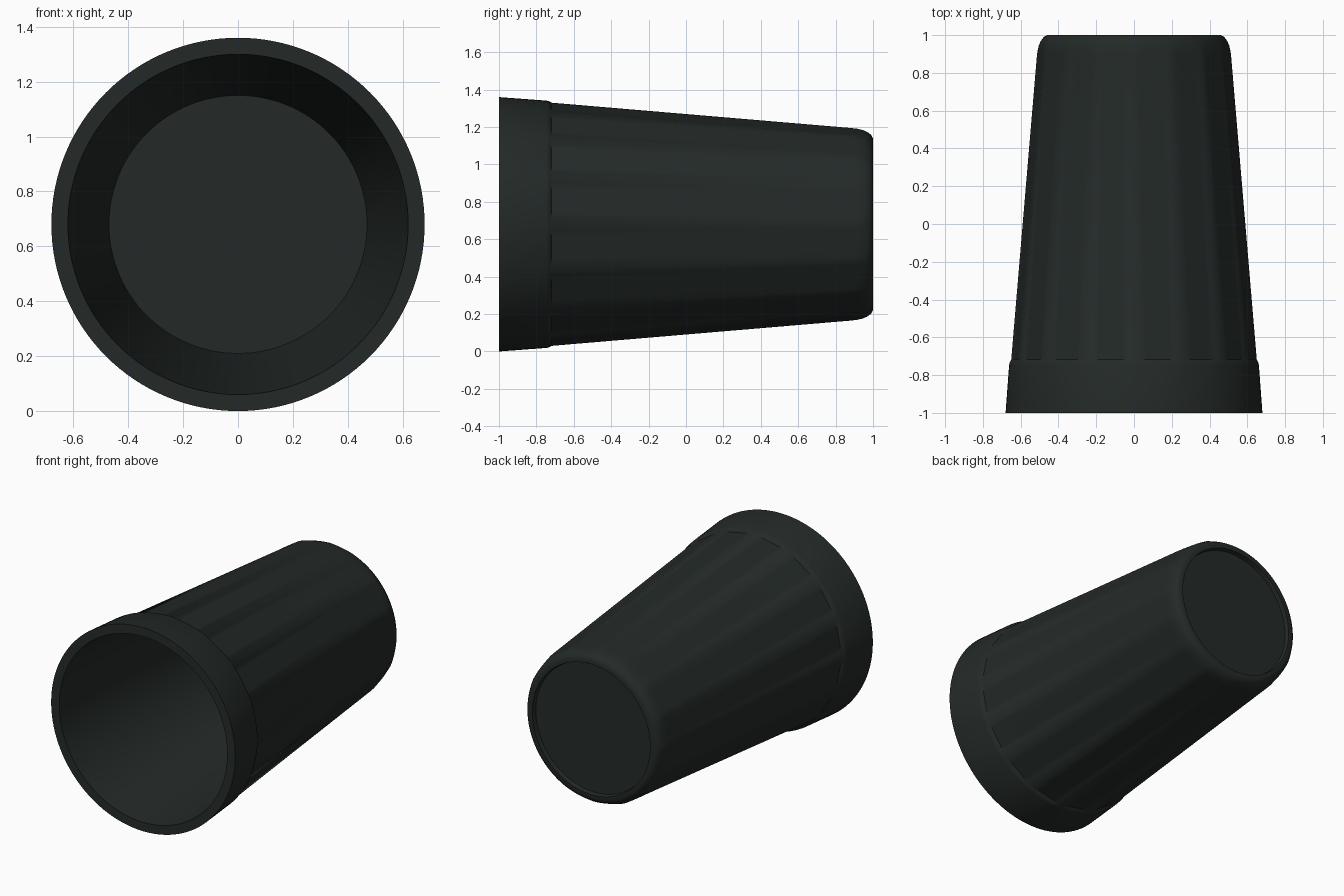
import bpy, bmesh, math

if "Cube" in bpy.data.objects:
    bpy.data.objects.remove(bpy.data.objects["Cube"])

SEG, PANELS = 128, 16
CZ = 0.68

# Profile from inner floor, up the inside, over the mouth, down the outside,
# to the recessed base: (radius, y, amount of panel faceting)
PROFILE = [
    (0.47, 0.90, 0), (0.62, -1.0, 0), (0.68, -1.0, 0),
    (0.661, -0.745, 0), (0.657, -0.73, 0.2), (0.650, -0.718, 1),
    (0.515, 0.88, 1), (0.511, 0.915, 0.8), (0.504, 0.945, 0.5),
    (0.493, 0.970, 0.2), (0.478, 0.990, 0), (0.458, 1.0, 0),
    (0.435, 1.0, 0), (0.430, 0.97, 0),
]


def panel_scale(a, amount):
    """Radius factor that flattens the circle into shallow panels."""
    step = 2 * math.pi / PANELS
    flat = math.cos(step / 2) / math.cos(a % step - step / 2)
    return 1 + amount * (flat - 1)


# Cup shell
bm = bmesh.new()
rings = []
for r, y, amount in PROFILE:
    ring = []
    for i in range(SEG):
        a = 2 * math.pi * i / SEG
        q = r * panel_scale(a, amount)
        ring.append(bm.verts.new((q * math.cos(a), y, CZ + q * math.sin(a))))
    rings.append(ring)
for lo, hi in zip(rings, rings[1:]):
    for i in range(SEG):
        j = (i + 1) % SEG
        bm.faces.new((lo[i], lo[j], hi[j], hi[i]))
# Inner floor and recessed base
bm.faces.new(rings[0])
bm.faces.new(rings[-1])
bmesh.ops.recalc_face_normals(bm, faces=bm.faces)
mesh = bpy.data.meshes.new("tumbler_cup")
bm.to_mesh(mesh)
bm.free()

cup = bpy.data.objects.new("tumbler_cup", mesh)
bpy.context.collection.objects.link(cup)
mat = bpy.data.materials.new("dark_plastic")
mat.diffuse_color = (0.017, 0.023, 0.021, 1)
mat.use_nodes = True
mat.node_tree.nodes["Principled BSDF"].inputs["Base Color"].default_value = mat.diffuse_color
mesh.materials.append(mat)

bpy.context.view_layer.objects.active = cup
cup.select_set(True)
bpy.ops.object.shade_smooth_by_angle(angle=math.radians(35))
